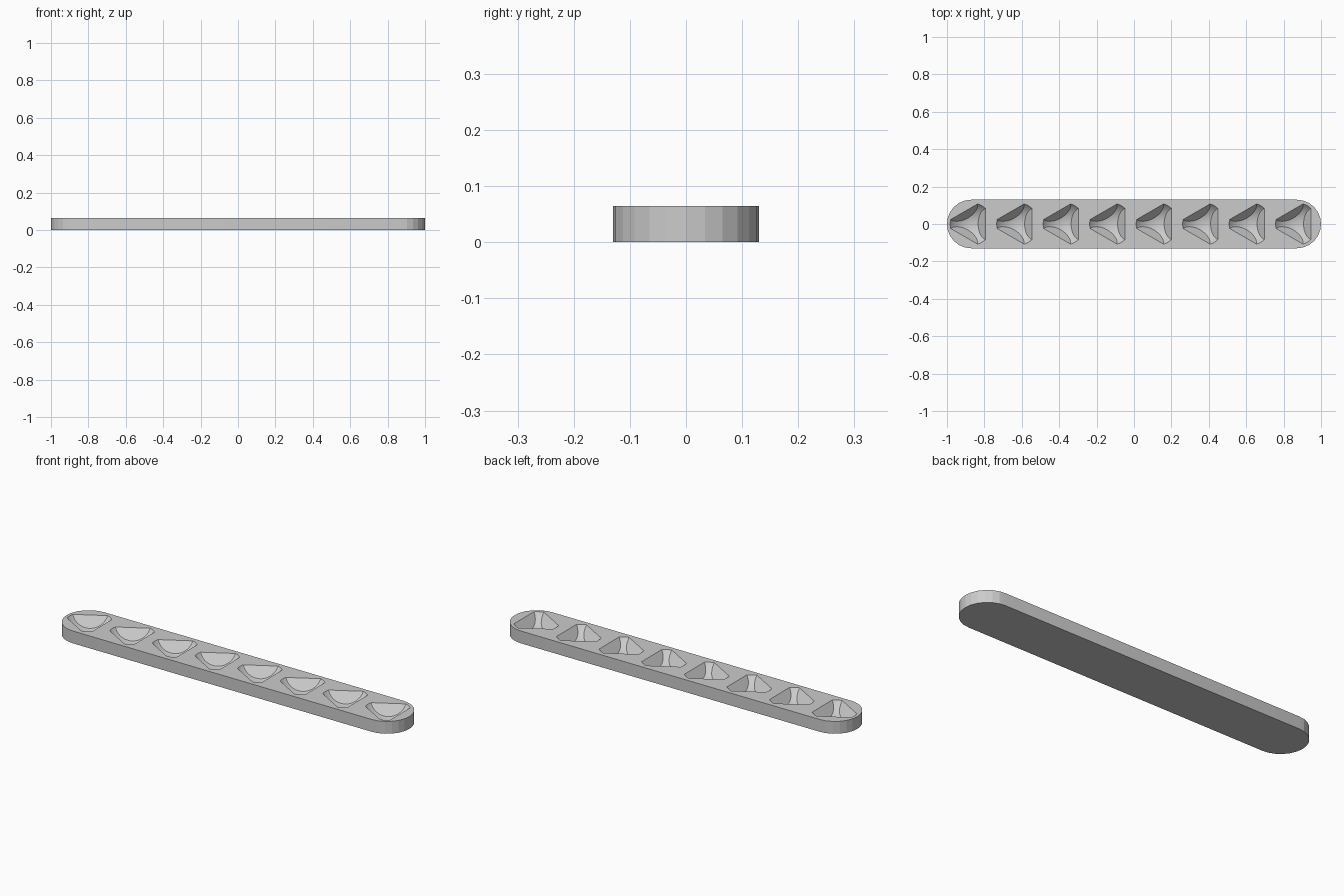
import bpy, bmesh
from math import sin, cos, pi, radians
from mathutils import Vector

if "Cube" in bpy.data.objects:
    bpy.data.objects.remove(bpy.data.objects["Cube"])

LENGTH, RADIUS, HEIGHT = 2.0, 0.13, 0.065
RIM, DEPTH = 0.113, 0.057          # round dish: rim radius and depth
WALL_TOP, WALL_LOW, WALL_DROP = 0.076, 0.036, 0.053  # sloped flat walls
COUNT = 8


def add_object(name, bm):
    bmesh.ops.recalc_face_normals(bm, faces=bm.faces)
    mesh = bpy.data.meshes.new(name)
    bm.to_mesh(mesh)
    bm.free()
    obj = bpy.data.objects.new(name, mesh)
    bpy.context.collection.objects.link(obj)
    return obj


def cut(bm, point, normal):
    """Slice away the side the normal points to and close the hole."""
    geom = bm.verts[:] + bm.edges[:] + bm.faces[:]
    result = bmesh.ops.bisect_plane(bm, geom=geom, dist=1e-6, plane_co=point,
                                    plane_no=normal, clear_outer=True)
    edges = [e for e in result["geom_cut"] if isinstance(e, bmesh.types.BMEdge)]
    bmesh.ops.edgeloop_fill(bm, edges=edges)


# Bar with rounded ends
bm = bmesh.new()
SEG = 12
outline = []
for side in (1, -1):
    for i in range(SEG + 1):
        a = -pi / 2 + pi * i / SEG
        outline.append(bm.verts.new((side * (LENGTH / 2 - RADIUS + RADIUS * cos(a)),
                                     side * RADIUS * sin(a), 0)))
base = bm.faces.new(outline)
top = bmesh.ops.extrude_face_region(bm, geom=[base])["geom"]
bmesh.ops.translate(bm, vec=(0, 0, HEIGHT),
                    verts=[v for v in top if isinstance(v, bmesh.types.BMVert)])
bar = add_object("bar", bm)

# Three-sided dished pocket: sphere trimmed by sloping walls
sphere_r = (RIM ** 2 + DEPTH ** 2) / (2 * DEPTH)
bm = bmesh.new()
bmesh.ops.create_uvsphere(bm, u_segments=48, v_segments=48, radius=sphere_r)
bmesh.ops.translate(bm, verts=bm.verts, vec=(0, 0, HEIGHT - DEPTH + sphere_r))
cut(bm, Vector((0, 0, HEIGHT + 0.006)), Vector((0, 0, 1)))
for k in range(3):
    a = 2 * pi * k / 3
    out = Vector((cos(a), sin(a), 0))
    normal = out * WALL_DROP - Vector((0, 0, WALL_TOP - WALL_LOW))
    cut(bm, out * WALL_TOP + Vector((0, 0, HEIGHT)), normal.normalized())
cutter = add_object("pocket_cutter", bm)
cutter.hide_render = True

# Row of pockets
first = -(LENGTH / 2 - RADIUS)
cutter.location.x = first
row = cutter.modifiers.new("row", "ARRAY")
row.count = COUNT
row.use_relative_offset = False
row.use_constant_offset = True
row.constant_offset_displace = (-2 * first / (COUNT - 1), 0, 0)

bpy.context.view_layer.objects.active = bar
bar.select_set(True)
pockets = bar.modifiers.new("pockets", "BOOLEAN")
pockets.operation = "DIFFERENCE"
pockets.solver = "EXACT"
pockets.object = cutter
bpy.ops.object.modifier_apply(modifier=pockets.name)
bpy.data.objects.remove(cutter)

# Smooth dishes, keep the bar facets and wall edges crisp
bpy.ops.object.shade_smooth_by_angle(angle=radians(12))
